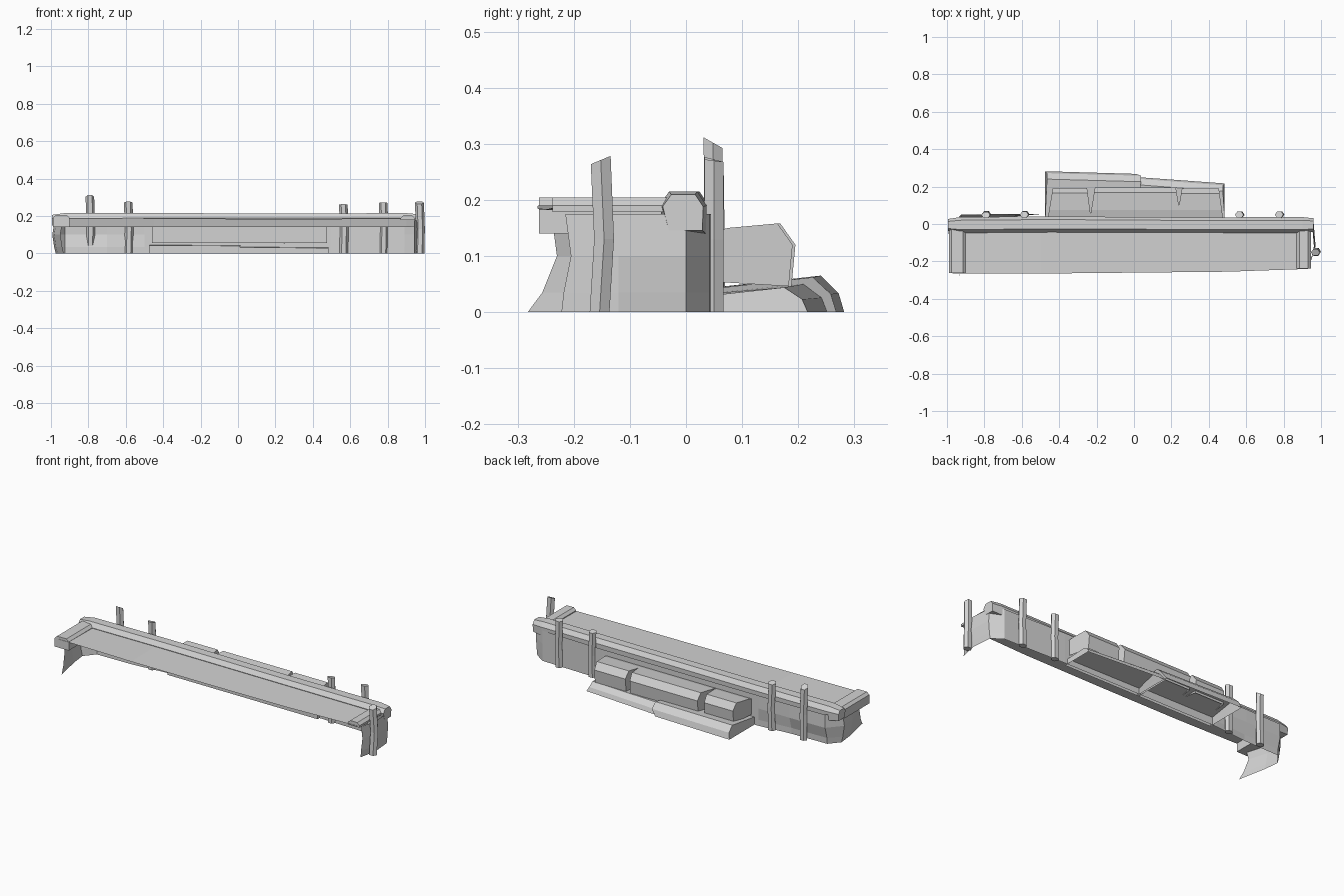
import bpy
import math

if "Cube" in bpy.data.objects:
    bpy.data.objects.remove(bpy.data.objects["Cube"], do_unlink=True)

grey = bpy.data.materials.new("pale_grey")
grey.use_nodes = True
colour = (0.65, 0.65, 0.65, 1)
grey.diffuse_color = colour
grey.node_tree.nodes["Principled BSDF"].inputs["Base Color"].default_value = colour


def build(name, verts, faces):
    mesh = bpy.data.meshes.new(name)
    mesh.from_pydata(verts, [], faces)
    mesh.materials.append(grey)
    mesh.update()
    obj = bpy.data.objects.new(name, mesh)
    bpy.context.collection.objects.link(obj)
    return obj


def loft(name, rings, closed=True, skip=()):
    """Join matching rings of points with quads; skip leaves sides open."""
    n = len(rings[0])
    verts = [p for ring in rings for p in ring]
    faces = []
    for r in range(len(rings) - 1):
        for i in range(n if closed else n - 1):
            if i in skip:
                continue
            j = (i + 1) % n
            faces.append((r * n + i, r * n + j, (r + 1) * n + j, (r + 1) * n + i))
    if closed:
        faces.append(tuple(reversed(range(n))))
        faces.append(tuple((len(rings) - 1) * n + i for i in range(n)))
    return build(name, verts, faces)


# Deck: thin, nearly level sheet
deck_edge = [(-0.97, -0.264, 0.19), (-0.5, -0.265, 0.185), (0.0, -0.26, 0.182),
             (0.5, -0.255, 0.182), (0.93, -0.24, 0.185)]
loft("deck", [[(x, y, z) for x, y, z in deck_edge],
              [(x, -0.03, 0.187) for x, y, z in deck_edge]], closed=False)

# Long chamfered beam along the back edge of the deck
beam = [(-0.035, 0.14), (-0.048, 0.19), (-0.03, 0.215), (0.02, 0.215),
        (0.037, 0.19), (0.035, 0.14)]


def beam_ring(x, k, dy=0):
    return [(x, -0.005 + (y + 0.005) * k + dy, 0.178 + (z - 0.178) * k) for y, z in beam]


loft("back_beam", [beam_ring(-0.995, 0.75), beam_ring(-0.93, 1), beam_ring(-0.45, 1, 0.004),
                   beam_ring(0.3, 0.96), beam_ring(0.9, 1), beam_ring(0.96, 0.85)])


# Short beams on the two ends
def end_beam(name, x0, x1, front, bottom):
    rings = []
    for y in (front, -0.03):
        rings.append([(x0, y, bottom), (x1, y, bottom), (x1, y, 0.19),
                      (x1 - 0.015, y, 0.204), (x0 + 0.015, y, 0.204), (x0, y, 0.19)])
    loft(name, rings)


end_beam("right_end_beam", -0.99, -0.9, -0.262, 0.14)
end_beam("left_end_beam", 0.87, 0.945, -0.238, 0.178)

# Thin retaining wall that wraps both ends and the back:
# height, side bulge, right front edge, left front edge, foot of the right back
levels = [(0.0, 0.0, -0.282, -0.222, 0.03), (0.035, 0.008, -0.256, -0.218, 0.032),
          (0.1, 0.018, -0.23, -0.205, 0.05), (0.175, 0.005, -0.24, -0.215, 0.048)]
wall = []
for z, out, right_front, left_front, foot in levels:
    wall.append([(-0.932 - out, right_front, z), (-0.965 - out, -0.12, z),
                 (-0.975 - out, -0.03, z), (-0.925, foot, z), (-0.7, foot + 0.004, z),
                 (-0.5, 0.053, z), (0.5, 0.053, z), (0.89, 0.042, z),
                 (0.952 + out * 0.5, 0.0, z), (0.962 + out * 0.5, -0.12, z),
                 (0.94, left_front, z)])
loft("retaining_wall", wall, closed=False)


# Mooring posts: six-sided, slightly crooked, with slanted tops
def post(name, x, y, top, slant, bend, foot=0.0, radius=0.023):
    rings = []
    for t, dx, dy in ((0, 0, foot), (0.48, 0.003, bend), (1, -0.002, 0)):
        ring = []
        for i in range(6):
            a = math.tau * i / 6
            oy = radius * 0.85 * math.sin(a)
            z = top * t + (slant * oy / radius if t == 1 else 0)
            ring.append((x + dx + radius * math.cos(a), y + dy + oy, z))
        rings.append(ring)
    loft(name, rings)


post("back_post_1", -0.79, 0.048, 0.302, -0.013, 0.003, 0.005)
post("back_post_2", -0.585, 0.05, 0.272, -0.006, 0.002)
post("back_post_3", 0.565, 0.049, 0.26, -0.004, 0.0)
post("back_post_4", 0.778, 0.05, 0.27, -0.003, 0.0)
post("end_post", 0.972, -0.152, 0.271, 0.01, 0.006, -0.002, 0.024)

# Upper step: three stone blocks narrowing to the back, undersides open
block = [(0.035, 0.055), (0.035, 0.14), (0.075, 0.15), (0.165, 0.158), (0.192, 0.12),
         (0.185, 0.046)]


def step_block(name, x0, x1, taper0, taper1, dy):
    rings = []
    for x, taper in ((x0, taper0), (x1, -taper1)):
        rings.append([(x + taper * (y - 0.035) / 0.15, y + (dy if y > 0.1 else 0), z)
                      for y, z in block])
    loft(name, rings, skip=(len(block) - 1,))


step_block("upper_step_right", -0.46, -0.23, 0.025, 0.02, 0.0)
step_block("upper_step_middle", -0.235, 0.25, 0.025, 0.025, 0.003)
step_block("upper_step_left", 0.23, 0.475, 0.025, 0.02, -0.002)


# Lower step: two wide flat slabs with open undersides
def slab(name, ends):
    rings = []
    for x, shift, depth, height in ends:
        rings.append([(x, 0.035, 0.0), (x, 0.035, height * 0.65), (x + shift, depth - 0.042, height),
                      (x + shift, depth - 0.01, height * 0.52), (x, depth, 0.0)])
    loft(name, rings, skip=(4,))


slab("lower_step_right", [(-0.475, 0.01, 0.282, 0.065), (0.01, 0.028, 0.268, 0.062)])
slab("lower_step_left", [(0.0, 0.02, 0.252, 0.05), (0.485, -0.01, 0.217, 0.044)])
